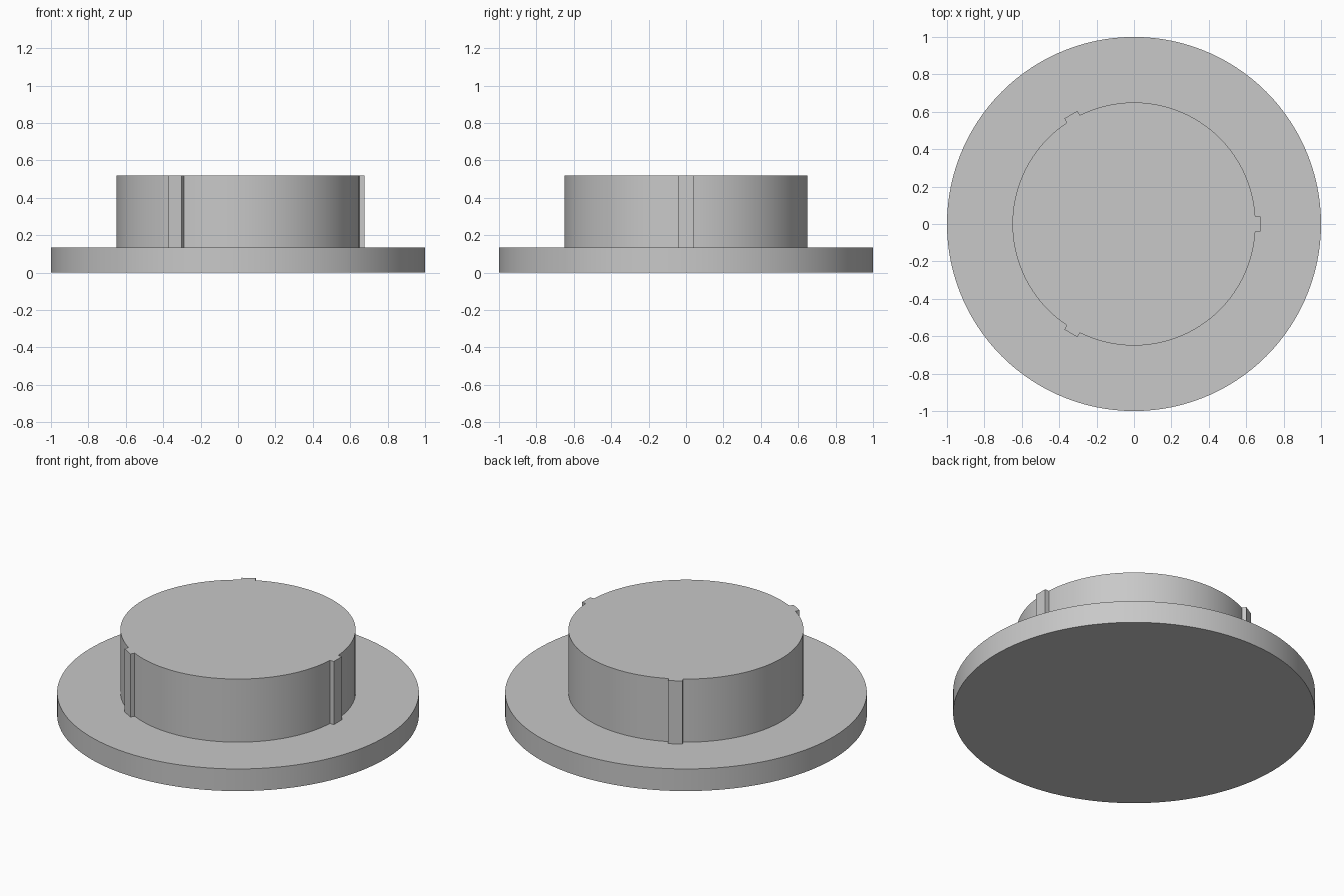
import bpy, bmesh, math
from mathutils import Matrix, Vector

cube = bpy.data.objects.get("Cube")
if cube:
    bpy.data.objects.remove(cube, do_unlink=True)

BASE_RADIUS, BASE_TOP = 1.0, 0.135
HUB_RADIUS, HUB_TOP = 0.65, 0.52
KEY_REACH, KEY_HALF = 0.675, 0.04
KEYS, ARC_STEPS = 3, 40

grey = bpy.data.materials.new("plain grey")
grey.use_nodes = True
colour = (0.58, 0.58, 0.58, 1)
grey.diffuse_color = colour
grey.node_tree.nodes["Principled BSDF"].inputs["Base Color"].default_value = colour


def extrude_outline(name, outline, bottom, top):
    """Solid prism from a closed 2D outline."""
    bm = bmesh.new()
    face = bm.faces.new([bm.verts.new((p.x, p.y, bottom)) for p in outline])
    result = bmesh.ops.extrude_face_region(bm, geom=[face], use_keep_orig=True)
    raised = [v for v in result["geom"] if isinstance(v, bmesh.types.BMVert)]
    bmesh.ops.translate(bm, verts=raised, vec=(0, 0, top - bottom))
    bmesh.ops.recalc_face_normals(bm, faces=bm.faces)
    mesh = bpy.data.meshes.new(name)
    bm.to_mesh(mesh)
    bm.free()
    mesh.materials.append(grey)
    obj = bpy.data.objects.new(name, mesh)
    bpy.context.collection.objects.link(obj)
    bpy.ops.object.select_all(action="DESELECT")
    obj.select_set(True)
    bpy.context.view_layer.objects.active = obj
    bpy.ops.object.shade_smooth_by_angle(angle=math.radians(25))
    return obj


def arc(radius, start, end, steps):
    angles = [start + (end - start) * i / steps for i in range(steps + 1)]
    return [Vector((radius * math.cos(a), radius * math.sin(a))) for a in angles]


# Wide round base
extrude_outline("base_flange", arc(BASE_RADIUS, 0, math.tau, 120)[:-1], 0, BASE_TOP)

# Raised hub whose outline steps out into evenly spaced keys
pitch = math.tau / KEYS
gap = math.asin(KEY_HALF / HUB_RADIUS)
segment = [Vector((KEY_REACH, -KEY_HALF)), Vector((KEY_REACH, KEY_HALF))]
segment += arc(HUB_RADIUS, gap, pitch - gap, ARC_STEPS)
hub_outline = []
for k in range(KEYS):
    turn = Matrix.Rotation(k * pitch, 2)
    hub_outline += [turn @ p for p in segment]
extrude_outline("keyed_hub", hub_outline, BASE_TOP, HUB_TOP)
